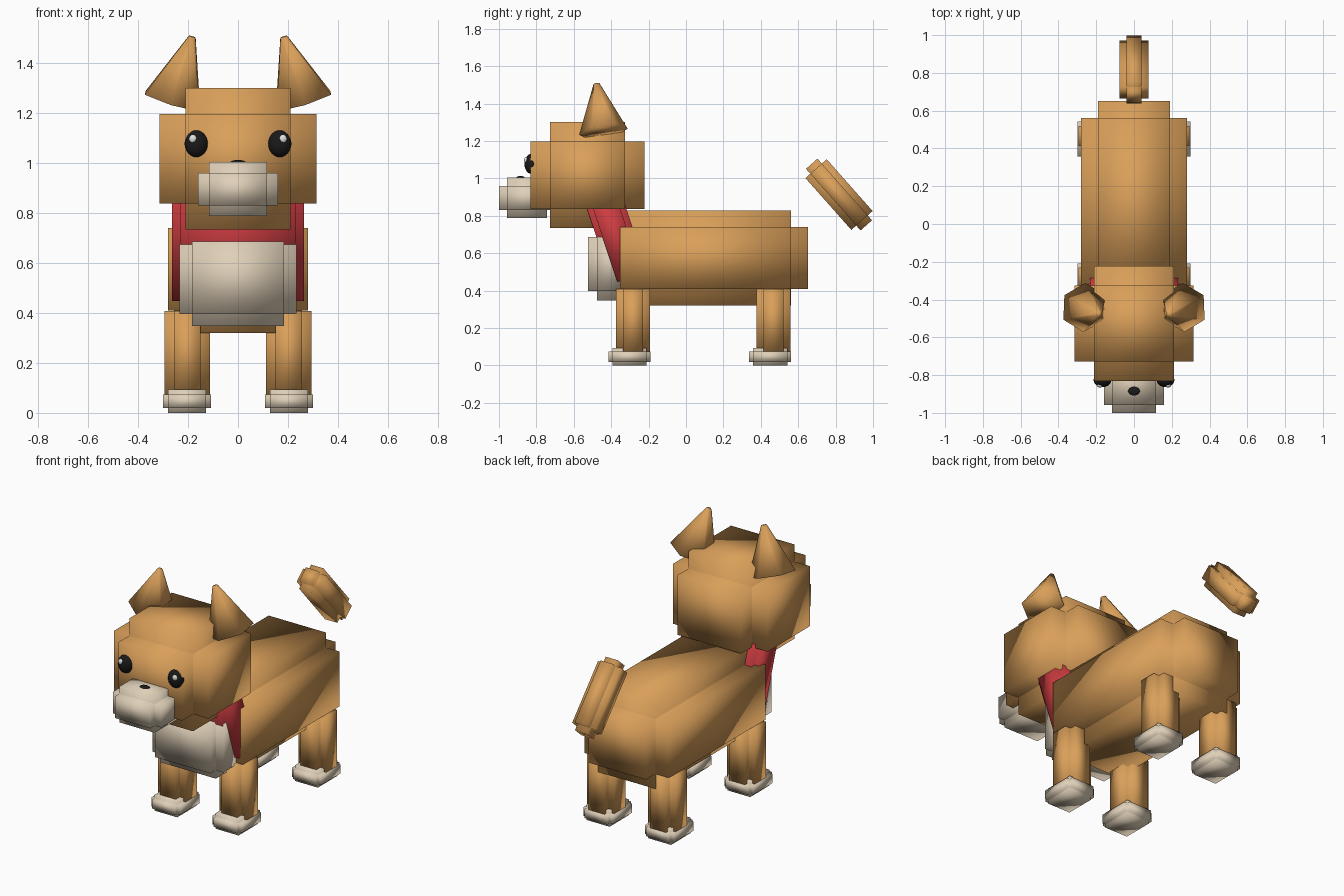
import bpy
import bmesh
from mathutils import Matrix, Vector

cube = bpy.data.objects.get("Cube")
if cube:
    bpy.data.objects.remove(cube, do_unlink=True)


def material(name, r, g, b):
    mat = bpy.data.materials.new(name)
    mat.use_nodes = True
    mat.diffuse_color = (r, g, b, 1)
    bsdf = mat.node_tree.nodes["Principled BSDF"]
    bsdf.inputs["Base Color"].default_value = (r, g, b, 1)
    bsdf.inputs["Roughness"].default_value = 0.8
    return mat


FUR = material("tan fur", 0.70, 0.35, 0.102)
CREAM = material("cream fur", 0.74, 0.63, 0.48)
RED = material("red scarf", 0.61, 0.045, 0.052)
BLACK = material("black", 0.01, 0.01, 0.01)
WHITE = material("eye highlight", 0.75, 0.75, 0.72)


def finish(name, bm, mat, location, rotation=(0, 0, 0)):
    mesh = bpy.data.meshes.new(name)
    for face in bm.faces:
        face.smooth = True
    bm.to_mesh(mesh)
    bm.free()
    mesh.materials.append(mat)
    obj = bpy.data.objects.new(name, mesh)
    obj.location = location
    obj.rotation_euler = rotation
    bpy.context.collection.objects.link(obj)
    return obj


def stepped_box(name, mat, centre, half, inset, rotation=(0, 0, 0)):
    """Three crossed smooth boxes, each full length along one axis only."""
    bm = bmesh.new()
    for axis in range(3):
        size = [2 * (h - (0 if i == axis else inset)) for i, h in enumerate(half)]
        bmesh.ops.create_cube(bm, size=1, matrix=Matrix.Diagonal((*size, 1)))
    return finish(name, bm, mat, centre, rotation)


def ball(name, mat, centre, radii):
    bm = bmesh.new()
    bmesh.ops.create_uvsphere(bm, u_segments=20, v_segments=12, radius=1)
    bmesh.ops.scale(bm, vec=Vector(radii), verts=bm.verts)
    return finish(name, bm, mat, centre)


# Torso, chest and scarf
stepped_box("body", FUR, (0, 0.104, 0.575), (0.28, 0.548, 0.255), 0.09)
stepped_box("chest", CREAM, (0, -0.405, 0.542), (0.235, 0.12, 0.195), 0.05)
stepped_box("scarf", RED, (0, -0.375, 0.69), (0.264, 0.1, 0.264), 0.031, (0.32, 0, 0))

# Head and muzzle
stepped_box("head", FUR, (0, -0.527, 1.018), (0.314, 0.304, 0.283), 0.103)
stepped_box("muzzle", CREAM, (0, -0.85, 0.896), (0.16, 0.15, 0.108), 0.043)
ball("nose", BLACK, (0, -0.885, 1.0), (0.033, 0.025, 0.013))

# Tail, floating behind the body
stepped_box("tail", FUR, (0, 0.818, 0.914), (0.076, 0.076, 0.22), 0.035, (0.725, 0, 0))

for side, word in ((1, "left"), (-1, "right")):
    # Eyes
    ball(word + "_eye", BLACK, (side * 0.167, -0.826, 1.078), (0.047, 0.038, 0.054))
    ball(word + "_eye_highlight", WHITE, (side * 0.18, -0.855, 1.097), (0.016, 0.011, 0.017))

    # Six-sided ears leaning inward
    bm = bmesh.new()
    bmesh.ops.create_cone(bm, cap_ends=True, segments=6, radius1=0.131,
                          radius2=0.016, depth=0.272)
    finish(word + "_ear", bm, FUR, (side * 0.223, -0.46, 1.378),
           (0.135, -side * 0.3, 0))

    # Legs and paws
    for end, leg_y, paw_y in (("front", -0.283, -0.302), ("back", 0.467, 0.45)):
        name = word + "_" + end
        stepped_box(name + "_leg", FUR, (side * 0.204, leg_y, 0.241),
                    (0.091, 0.091, 0.206), 0.038)
        stepped_box(name + "_paw", CREAM, (side * 0.204, paw_y, 0.047),
                    (0.096, 0.112, 0.047), 0.02)
